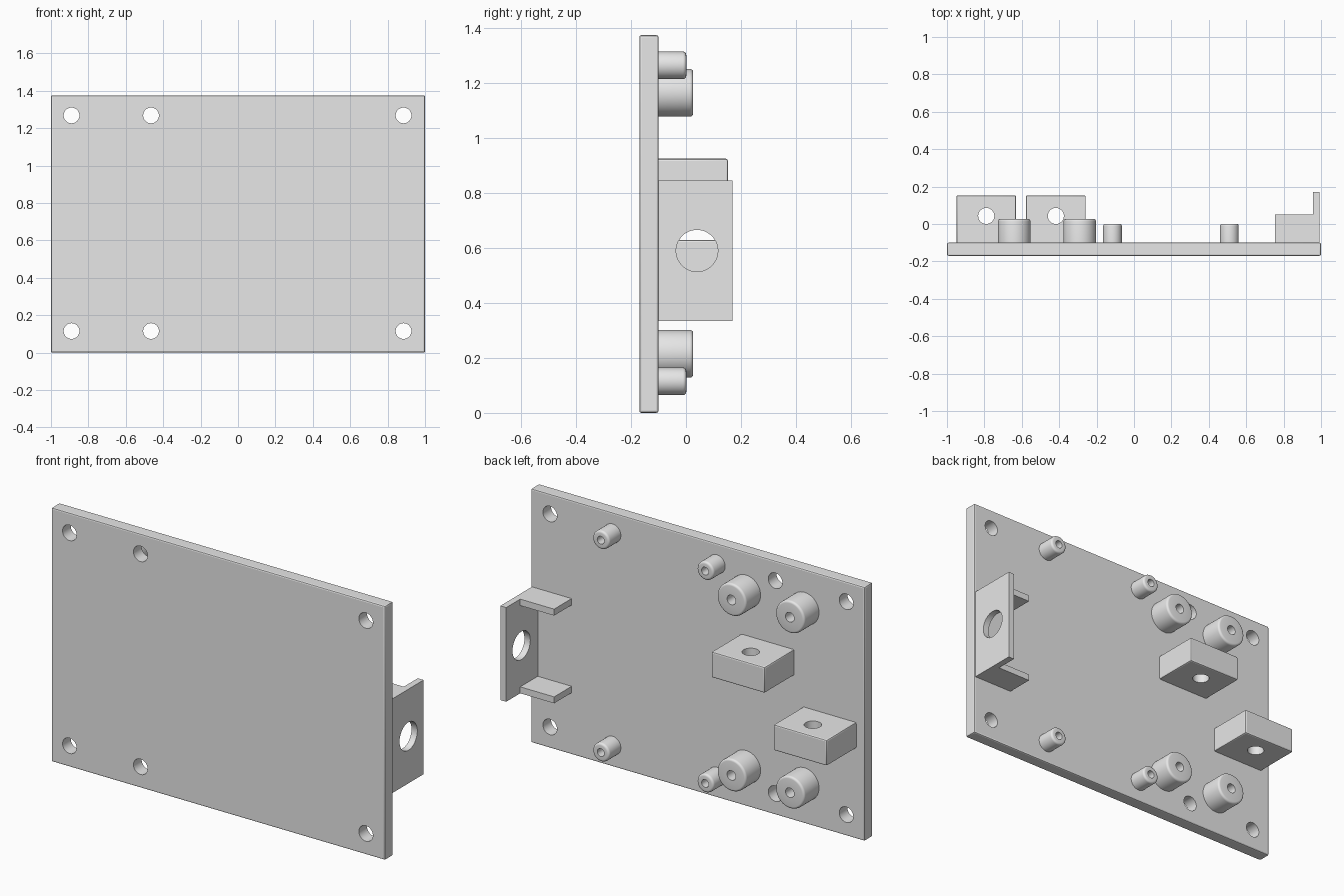
import bpy, bmesh, math
from mathutils import Matrix, Vector

if "Cube" in bpy.data.objects:
    bpy.data.objects.remove(bpy.data.objects["Cube"], do_unlink=True)

GREY = (0.8, 0.8, 0.8, 1)
mat = bpy.data.materials.new("light grey")
mat.use_nodes = True
mat.diffuse_color = GREY
mat.node_tree.nodes["Principled BSDF"].inputs["Base Color"].default_value = GREY

FRONT, BACK = -0.17, -0.10        # plate faces


def make(name, bm):
    mesh = bpy.data.meshes.new(name)
    bmesh.ops.recalc_face_normals(bm, faces=bm.faces)
    bm.to_mesh(mesh)
    bm.free()
    mesh.materials.append(mat)
    ob = bpy.data.objects.new(name, mesh)
    bpy.context.collection.objects.link(ob)
    return ob


def activate(ob):
    bpy.ops.object.select_all(action='DESELECT')
    ob.select_set(True)
    bpy.context.view_layer.objects.active = ob


def smooth(ob, degrees=20):
    activate(ob)
    bpy.ops.object.shade_smooth_by_angle(angle=math.radians(degrees))


def box(name, lo, hi, bevel=0):
    bm = bmesh.new()
    lo, hi = Vector(lo), Vector(hi)
    bmesh.ops.create_cube(bm, size=1)
    for v in bm.verts:
        v.co = (lo + hi) / 2 + v.co * (hi - lo)
    if bevel:
        bmesh.ops.bevel(bm, geom=bm.edges[:], offset=bevel, segments=2,
                        profile=0.5, affect='EDGES')
    return make(name, bm)


def drill(ob, centre, axis, radius, length):
    """Cut a round hole through ob along an axis."""
    bm = bmesh.new()
    turn = Vector((0, 0, 1)).rotation_difference(Vector(axis)).to_matrix().to_4x4()
    bmesh.ops.create_cone(bm, cap_ends=True, segments=48, radius1=radius,
                          radius2=radius, depth=length,
                          matrix=Matrix.Translation(centre) @ turn)
    cutter = make("hole_cutter", bm)
    cutter.hide_render = True
    mod = ob.modifiers.new("hole", 'BOOLEAN')
    mod.operation, mod.solver, mod.object = 'DIFFERENCE', 'EXACT', cutter
    activate(ob)
    bpy.ops.object.modifier_apply(modifier=mod.name)
    bpy.data.objects.remove(cutter, do_unlink=True)


def boss(name, x, z, radius, hole, top):
    """Turned standoff with a rounded rim and a blind screw hole."""
    r = 0.012
    rim = [(radius - r + r * math.cos(a), top - r + r * math.sin(a))
           for a in (math.pi / 2 * i / 4 for i in range(5))]
    profile = [(radius, BACK - 0.01)] + rim + [(hole, top), (hole, BACK + 0.005),
                                               (0, BACK + 0.005)]
    bm = bmesh.new()
    verts = [bm.verts.new((x + px, py, z)) for px, py in profile]
    edges = [bm.edges.new(pair) for pair in zip(verts, verts[1:])]
    bmesh.ops.spin(bm, geom=verts + edges, cent=(x, 0, z), axis=(0, 1, 0),
                   angle=2 * math.pi, steps=48)
    bmesh.ops.remove_doubles(bm, verts=bm.verts, dist=0.0001)
    # close the hidden base
    bmesh.ops.holes_fill(bm, edges=[e for e in bm.edges if e.is_boundary], sides=0)
    smooth(make(name, bm), 30)


# Base plate with six corner and mid mounting holes
plate = box("base_plate", (-1, FRONT, 0), (1, BACK, 1.375), 0.008)
for x in (-0.89, -0.465, 0.885):
    for z in (0.115, 1.268):
        drill(plate, (x, (FRONT + BACK) / 2, z), (0, 1, 0), 0.042, 0.3)
smooth(plate)

# Standoffs in upper and lower rows
for row, big_z, small_z in (("lower", 0.215, 0.115), ("upper", 1.165, 1.265)):
    for side, x in (("right", -0.64), ("left", -0.29)):
        boss(f"{row}_{side}_large_standoff", x, big_z, 0.087, 0.026, 0.026)
    for side, x in (("right", -0.115), ("left", 0.51)):
        boss(f"{row}_{side}_small_standoff", x, small_z, 0.05, 0.021, 0.001)

# Two drilled blocks
for name, x, top in (("lower_block", -0.79, 0.63), ("upper_block", -0.418, 0.925)):
    block = box(name, (x - 0.16, BACK - 0.02, top - 0.14), (x + 0.16, 0.153, top), 0.008)
    drill(block, (x, 0.043, top - 0.07), (0, 0, 1), 0.043, 0.4)
    smooth(block)

# Side bracket: drilled upright and two flanges
upright = box("bracket_upright", (0.958, BACK - 0.005, 0.335), (0.993, 0.17, 0.845))
drill(upright, (0.975, 0.04, 0.59), (1, 0, 0), 0.076, 0.2)
smooth(upright)
for name, z in (("bracket_lower_flange", 0.335), ("bracket_upper_flange", 0.81)):
    box(name, (0.755, BACK - 0.005, z), (0.96, 0.05, z + 0.035))
